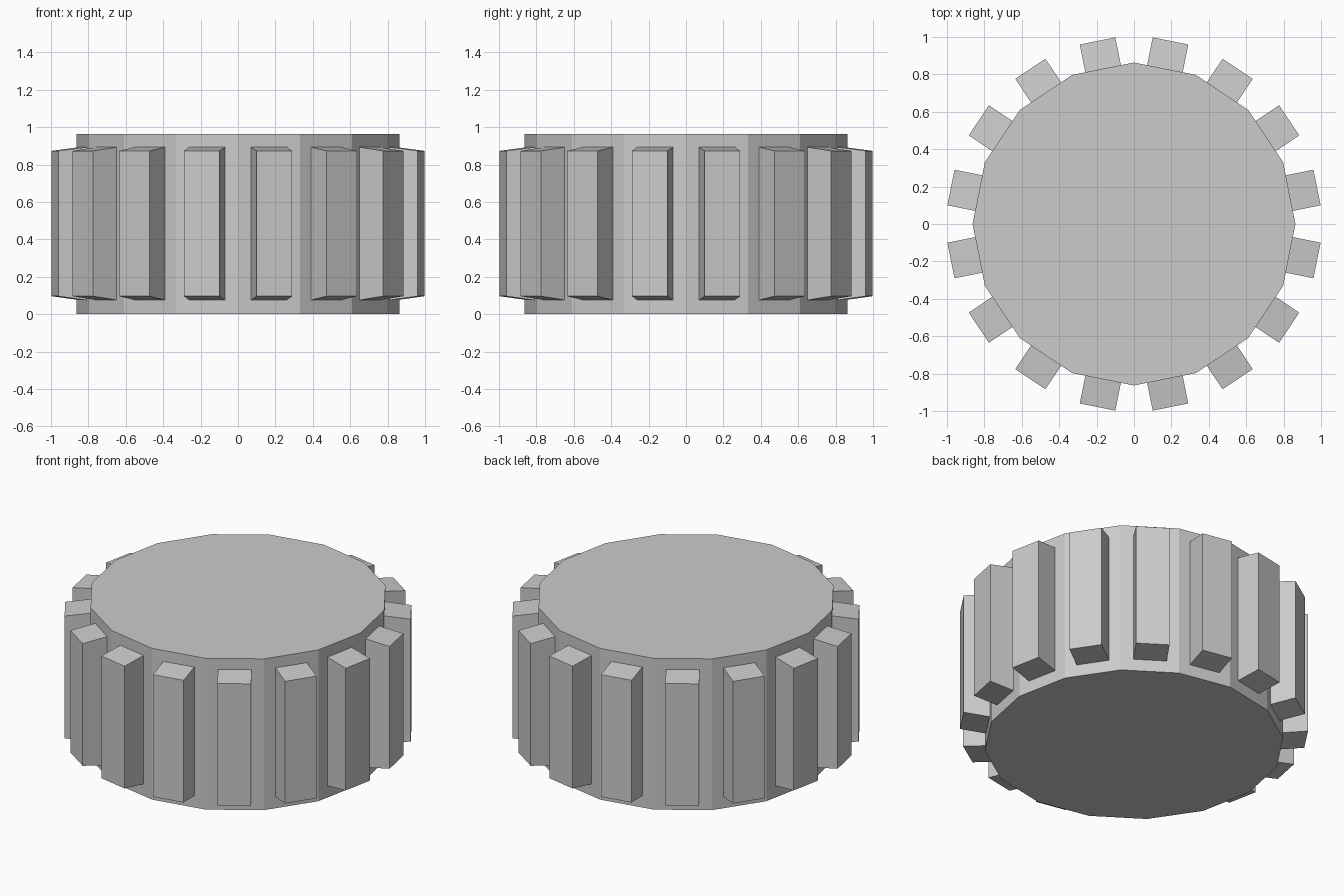
import bpy, bmesh, math
from mathutils import Matrix

if "Cube" in bpy.data.objects:
    bpy.data.objects.remove(bpy.data.objects["Cube"])

SIDES = 16
RADIUS = 0.863
HEIGHT = 0.962


def make_object(name, bm):
    bmesh.ops.recalc_face_normals(bm, faces=bm.faces)
    mesh = bpy.data.meshes.new(name)
    bm.to_mesh(mesh)
    bm.free()
    obj = bpy.data.objects.new(name, mesh)
    bpy.context.collection.objects.link(obj)
    return obj


# Sixteen-sided body with a corner on the x axis
bm = bmesh.new()
ring = [bm.verts.new((RADIUS * math.cos(2 * math.pi * i / SIDES),
                      RADIUS * math.sin(2 * math.pi * i / SIDES), 0))
        for i in range(SIDES)]
base = bm.faces.new(ring)
ext = bmesh.ops.extrude_face_region(bm, geom=[base], use_keep_orig=True)
top = [v for v in ext["geom"] if isinstance(v, bmesh.types.BMVert)]
bmesh.ops.translate(bm, verts=top, vec=(0, 0, HEIGHT))
make_object("knob_body", bm)

# One grip rib per flat side, with sloped top and bottom ends
inner = RADIUS * math.cos(math.pi / SIDES) - 0.002
outer = 0.998
half_width = 0.097
profile = [(inner, 0.075), (outer, 0.096), (outer, 0.873), (inner, 0.893)]
bm = bmesh.new()
for i in range(SIDES):
    turn = Matrix.Rotation(2 * math.pi * (i + 0.5) / SIDES, 4, 'Z')
    a, b = [[bm.verts.new(turn @ Matrix.Translation((x, y, z)).translation)
             for x, z in profile] for y in (-half_width, half_width)]
    bm.faces.new(a)
    bm.faces.new(b[::-1])
    for j in range(4):
        k = (j + 1) % 4
        bm.faces.new((a[j], b[j], b[k], a[k]))
make_object("grip_ribs", bm)
